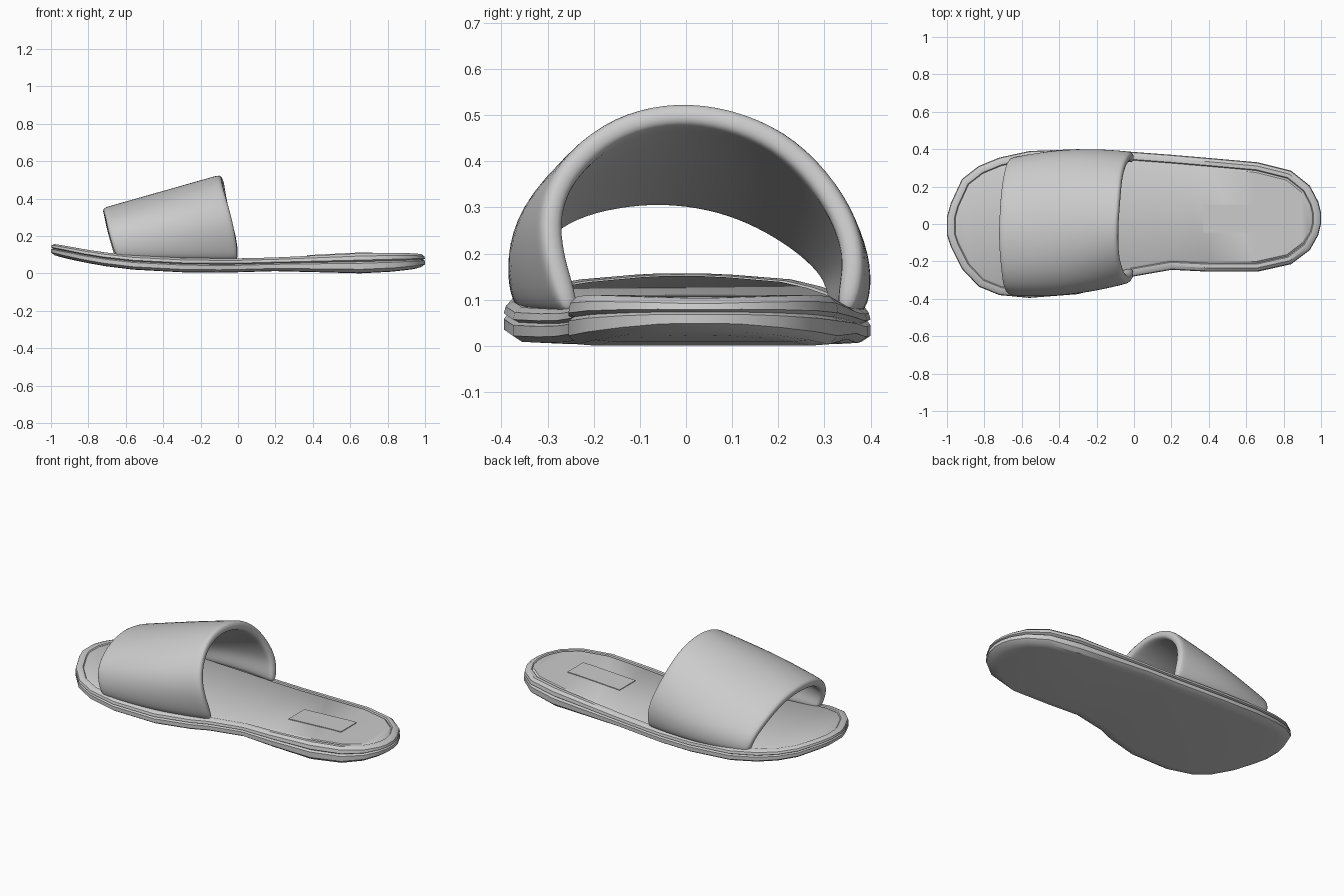
import bpy, bmesh
from mathutils import Vector

if "Cube" in bpy.data.objects:
    bpy.data.objects.remove(bpy.data.objects["Cube"])

# Sole stations: x, y far side, y near side, bottom z, top z
S = [(-1.0, .04, -.06, .10, .16), (-.98, .11, -.12, .095, .157), (-.92, .24, -.24, .08, .147),
     (-.83, .31, -.335, .06, .13), (-.72, .355, -.38, .04, .113), (-.56, .39, -.395, .02, .096),
     (-.3, .40, -.375, .006, .083), (-.1, .393, -.32, .004, .08), (0, .385, -.28, .006, .08),
     (.2, .37, -.245, .012, .085), (.4, .353, -.255, .007, .095), (.66, .33, -.255, 0, .108),
     (.84, .285, -.215, .01, .11), (.94, .205, -.14, .023, .107), (.985, .12, -.06, .033, .103),
     (1.0, .06, 0, .036, .10)]


def height(x, k):
    x = max(-1, min(1, x))
    for a, b in zip(S, S[1:]):
        if x <= b[0]:
            return a[k] + (b[k] - a[k]) * (x - a[0]) / (b[0] - a[0])


def finish(name, bm, angle=0.6):
    bmesh.ops.recalc_face_normals(bm, faces=bm.faces)
    me = bpy.data.meshes.new(name)
    bm.to_mesh(me)
    bm.free()
    ob = bpy.data.objects.new(name, me)
    bpy.context.collection.objects.link(ob)
    bpy.ops.object.select_all(action='DESELECT')
    ob.select_set(True)
    bpy.context.view_layer.objects.active = ob
    bpy.ops.object.shade_smooth_by_angle(angle=angle)
    return ob


# Sole: outline swept through a rim profile (inset, height fraction)
outline = [Vector((s[0], s[1])) for s in S] + [Vector((s[0], s[2])) for s in reversed(S)]
rim = [(.06, 0), (.02, .03), (0, .2), (0, .5), (.012, .58), (0, .66), (.004, .86),
       (.02, 1), (.04, 1), (.045, .92), (.055, 1)]


def inset(d):
    out = []
    for i, p in enumerate(outline):
        e1 = (p - outline[i - 1]).normalized()
        e2 = (outline[(i + 1) % len(outline)] - p).normalized()
        n1, n2 = Vector((e1.y, -e1.x)), Vector((e2.y, -e2.x))
        out.append(p + (n1 + n2) * d / (1 + n1.dot(n2)))
    return out


bm = bmesh.new()
rings = []
for d, t in rim:
    ring = []
    for p in inset(d):
        b, top = height(p.x, 3), height(p.x, 4)
        ring.append(bm.verts.new((p.x, p.y, b + (top - b) * t)))
    rings.append(ring)
n = len(outline)
for a, b in zip(rings, rings[1:]):
    for i in range(n):
        j = (i + 1) % n
        bm.faces.new((a[i], a[j], b[j], b[i]))
for ring in (rings[0], rings[-1]):
    for i in range(n // 2 - 1):
        bm.faces.new((ring[i], ring[i + 1], ring[n - 2 - i], ring[n - 1 - i]))
finish("sole", bm)

# Heel patch: thin plate following the footbed
bm = bmesh.new()
loops = []
for x in (.37, .4, .53, .66, .72):
    z = height(x, 4)
    loops.append([bm.verts.new((x, y, z + h)) for y, h in
                  ((-.045, -.01), (.105, -.01), (.105, .004), (-.045, .004))])
for a, b in zip(loops, loops[1:]):
    for i in range(4):
        j = (i + 1) % 4
        bm.faces.new((a[i], a[j], b[j], b[i]))
bm.faces.new(loops[0])
bm.faces.new(loops[-1])
finish("heel_patch", bm)

# Strap: loft between the instep arch and the toe arch, padded and rounded
back = [(.01, -.265, .06), (0, -.30, .16), (-.02, -.32, .27), (-.05, -.29, .38), (-.08, -.2, .475),
        (-.09, -.1, .522), (-.09, .01, .535), (-.08, .13, .512), (-.07, .24, .455),
        (-.05, .33, .355), (-.02, .378, .255), (0, .39, .165), (.01, .365, .06)]
front = [(-.65, -.365, .07), (-.67, -.385, .13), (-.69, -.375, .2), (-.705, -.34, .26),
         (-.715, -.26, .315), (-.725, -.16, .342), (-.73, -.05, .352), (-.725, .06, .337),
         (-.72, .15, .307), (-.71, .24, .257), (-.695, .31, .2), (-.68, .35, .14), (-.66, .355, .07)]
bm = bmesh.new()
rows = []
for t in (0, .06, .28, .5, .72, .94, 1):
    row = []
    for p, q in zip(back, front):
        v = Vector(p).lerp(Vector(q), t)
        v.y += 4 * t * (1 - t) * .035 * max(-1, min(1, v.y / .3))
        row.append(bm.verts.new(v))
    rows.append(row)
for a, b in zip(rows, rows[1:]):
    for i in range(len(a) - 1):
        bm.faces.new((a[i], a[i + 1], b[i + 1], b[i]))
bmesh.ops.recalc_face_normals(bm, faces=bm.faces)
mid = rows[3][6]
mid.normal_update()
if mid.normal.z < 0:
    bmesh.ops.reverse_faces(bm, faces=bm.faces)
me = bpy.data.meshes.new("strap")
bm.to_mesh(me)
bm.free()
strap = bpy.data.objects.new("strap", me)
bpy.context.collection.objects.link(strap)
sol = strap.modifiers.new("padding", 'SOLIDIFY')
sol.thickness = .052
sol.offset = -1
sub = strap.modifiers.new("rounding", 'SUBSURF')
sub.levels = sub.render_levels = 2
for f in me.polygons:
    f.use_smooth = True
